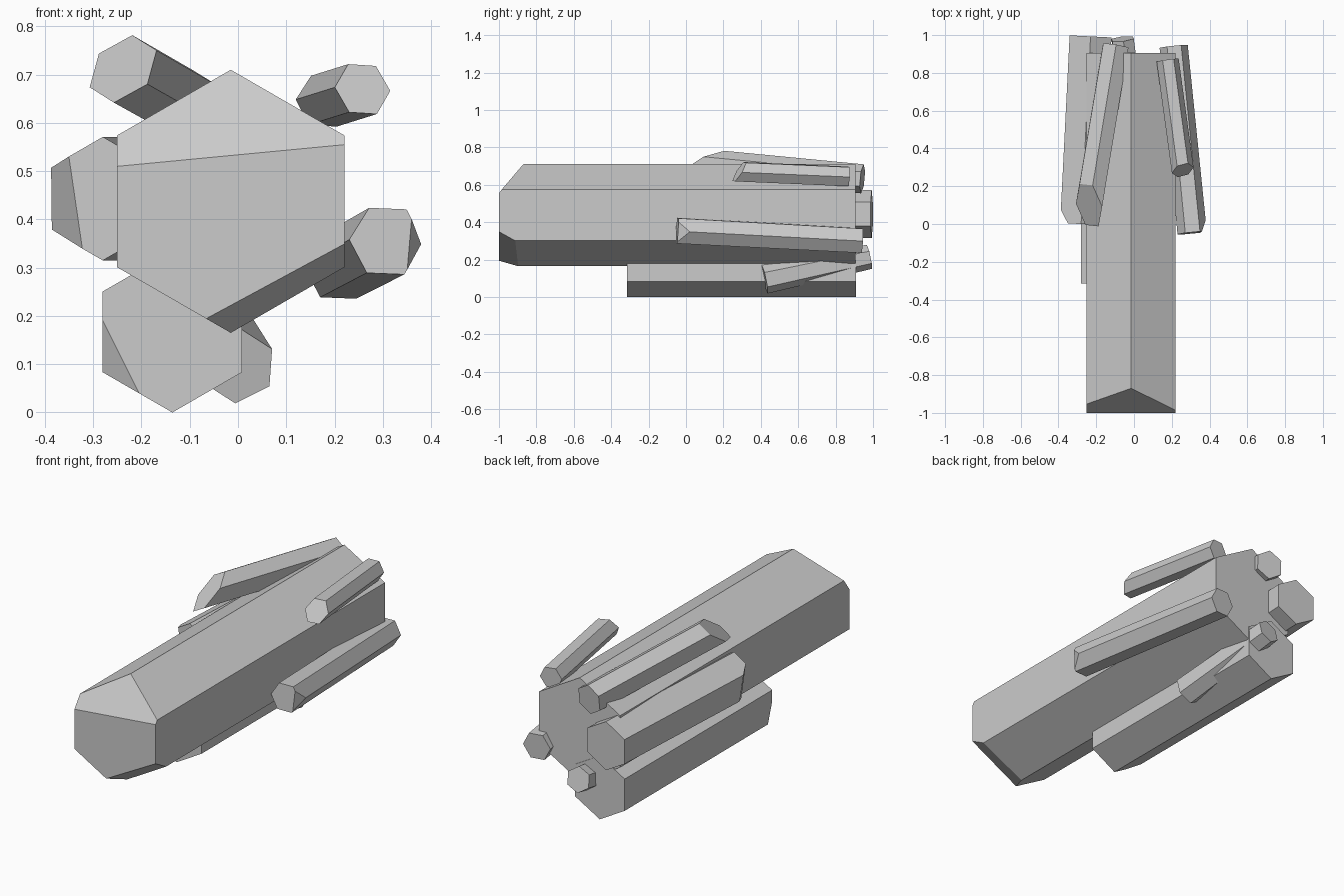
import bpy, bmesh, math
from mathutils import Vector as V

if "Cube" in bpy.data.objects:
    bpy.data.objects.remove(bpy.data.objects["Cube"])


def crystal(name, front, back, r_front, r_back, turn, cuts=(), extra=0.0):
    """Six-sided prism from front to back centre, with tip facets cut by 3-point planes."""
    a, b = V(front), V(back)
    d = (b - a).normalized()
    a = a - d * extra
    u = (V((1, 0, 0)) - d * d.x).normalized()
    v = u.cross(d)
    bm = bmesh.new()
    rings = []
    for c, r in ((a, r_front), (b, r_back)):
        ring = []
        for k in range(6):
            t = math.radians(turn + 60 * k)
            ring.append(bm.verts.new(c + (u * math.cos(t) + v * math.sin(t)) * r))
        rings.append(ring)
    f, g = rings
    bm.faces.new(f)
    bm.faces.new(g[::-1])
    for k in range(6):
        j = (k + 1) % 6
        bm.faces.new((f[j], f[k], g[k], g[j]))
    for p, q, s in cuts:
        p, q, s = V(p), V(q), V(s)
        n = (q - p).cross(s - p).normalized()
        if n.y > 0:
            n = -n
        geom = bm.verts[:] + bm.edges[:] + bm.faces[:]
        bmesh.ops.bisect_plane(bm, geom=geom, dist=1e-5, plane_co=p, plane_no=n, clear_outer=True)
        rim = [e for e in bm.edges if e.is_boundary]
        bmesh.ops.holes_fill(bm, edges=rim, sides=0)
    bmesh.ops.recalc_face_normals(bm, faces=bm.faces[:])
    me = bpy.data.meshes.new(name)
    bm.to_mesh(me)
    bm.free()
    ob = bpy.data.objects.new(name, me)
    bpy.context.collection.objects.link(ob)
    return ob


def tilted(c, ax, az):
    """Three points of the plane y = c.y + ax*dx + az*dz."""
    x, y, z = c
    return (c, (x + 1, y + ax, z), (x, y + az, z + 1))


# Large central crystal with an upper and a lower tip facet
crystal("main_crystal", (-0.015, -1, 0.4375), (-0.015, 0.905, 0.4375), 0.2725, 0.2725, 30, [
    ((-0.25, -1, 0.51), (0.222, -1, 0.555), (-0.015, -0.87, 0.71)),
    ((-0.065, -1, 0.195), (0.222, -1, 0.35), (0.222, -0.91, 0.30))])

# Bottom crystal
crystal("bottom_crystal", (-0.136, -0.315, 0.167), (-0.136, 0.91, 0.167), 0.167, 0.167, 30, [
    ((-0.28, -0.315, 0.19), (-0.205, -0.315, 0.04), (-0.28, -0.28, 0.084))])

# Left crystal
crystal("left_crystal", (-0.28, 0.0, 0.443), (-0.23, 0.993, 0.443), 0.128, 0.128, 30, [
    ((-0.35, 0.003, 0.53), (-0.323, 0.003, 0.34), (-0.387, 0.09, 0.45))])

# Right crystal
crystal("right_crystal", (0.308, -0.047, 0.355), (0.21, 0.94, 0.302), 0.078, 0.075, -2, [
    ((0.36, -0.04, 0.41), (0.352, -0.04, 0.283), (0.383, 0.03, 0.35))])

# Upper crystals with fully slanted tips
c = (0.258, 0.285, 0.67)
crystal("upper_right_crystal", c, (0.178, 0.868, 0.645), 0.059, 0.059, -3,
        [tilted(c, 0.3, 0.6)], 0.15)
c = (-0.238, 0.1, 0.712)
crystal("upper_left_crystal", c, (-0.097, 0.943, 0.632), 0.08, 0.078, 28,
        [tilted(c, -1.1, 1.8)], 0.3)

# Small crystal tucked beneath
crystal("lower_small_crystal", (0.0, 0.42, 0.096), (-0.06, 0.98, 0.215), 0.079, 0.066, 26)
